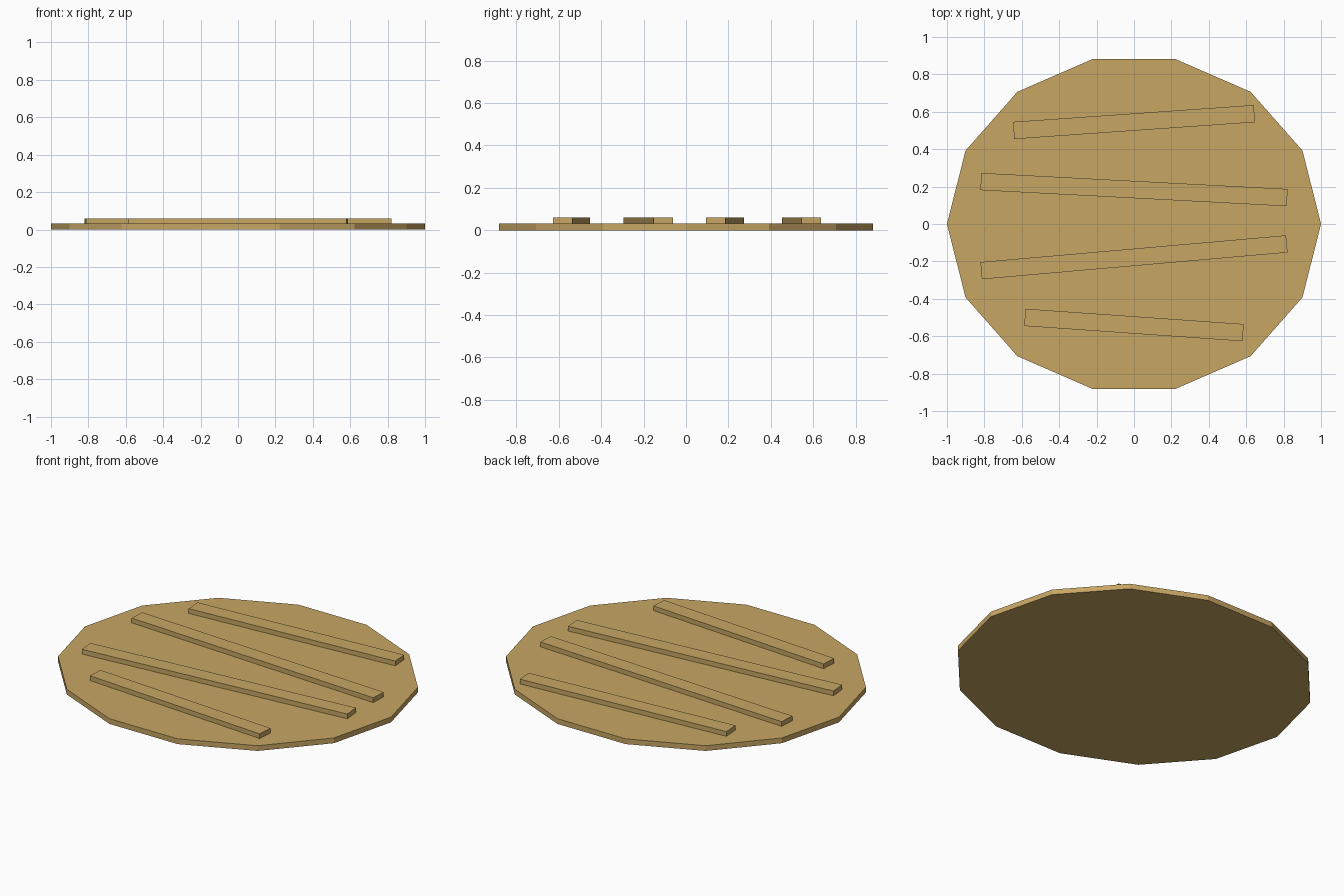
import bpy
from math import radians

if "Cube" in bpy.data.objects:
    bpy.data.objects.remove(bpy.data.objects["Cube"], do_unlink=True)

BASE_TOP = 0.031
SLAT_TOP = 0.059
SINK = 0.01

# Tan wood material
wood = bpy.data.materials.new("tan_wood")
wood.use_nodes = True
colour = (0.57, 0.38, 0.127, 1.0)
wood.diffuse_color = colour
wood.node_tree.nodes["Principled BSDF"].inputs["Base Color"].default_value = colour


def finish(name, scale):
    """Name the new object, size it and give it the wood colour."""
    obj = bpy.context.object
    obj.name = name
    obj.scale = scale
    obj.data.materials.append(wood)


# Flat oval base with fourteen sides, one corner on the x axis
bpy.ops.mesh.primitive_cylinder_add(
    vertices=14, radius=1, depth=BASE_TOP,
    location=(0, 0, BASE_TOP / 2), rotation=(0, 0, radians(90)))
bpy.ops.object.transform_apply(location=False, rotation=True, scale=False)
finish("oval_base", (1, 0.904, 1))

# Raised slats, each slightly tilted: name, y, length, angle
slats = [
    ("back_slat", 0.545, 1.29, 4),
    ("mid_back_slat", 0.184, 1.64, -3),
    ("mid_front_slat", -0.178, 1.64, 5),
    ("front_slat", -0.54, 1.17, -4),
]
for name, y, length, angle in slats:
    bpy.ops.mesh.primitive_cube_add(
        size=1, location=(0, y, (SLAT_TOP + BASE_TOP - SINK) / 2),
        rotation=(0, 0, radians(angle)))
    finish(name, (length, 0.092, SLAT_TOP - BASE_TOP + SINK))
